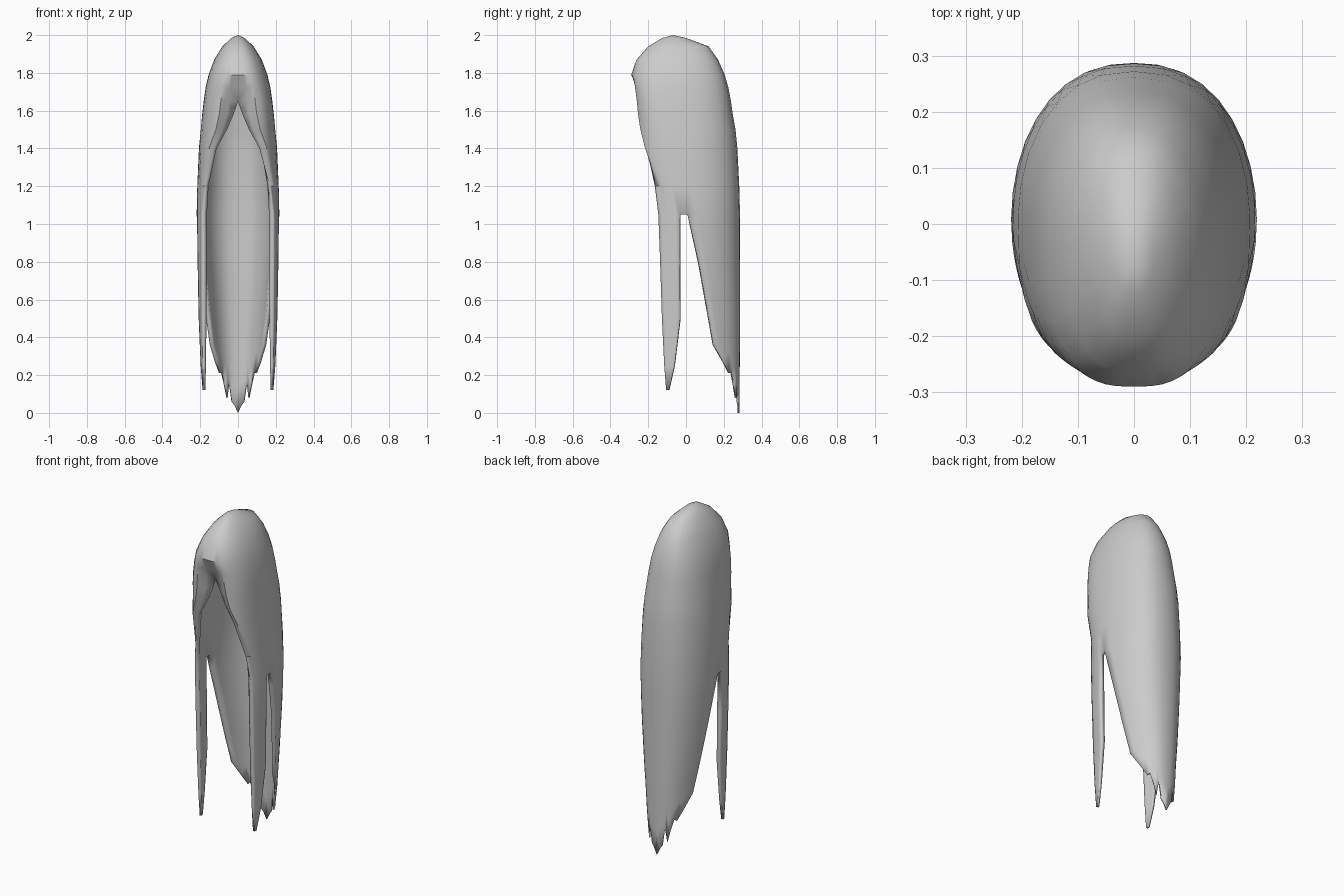
import bpy, bmesh
from math import sin, cos, pi

if "Cube" in bpy.data.objects:
    bpy.data.objects.remove(bpy.data.objects["Cube"])

SPLIT = 1.05  # height where the side gap opens


def lerp_table(table, z):
    """Interpolate rows (z, values...) listed from high z to low z."""
    if z >= table[0][0]:
        return table[0][1:]
    for a, b in zip(table, table[1:]):
        if z >= b[0]:
            k = (a[0] - z) / (a[0] - b[0])
            return [p + (q - p) * k for p, q in zip(a[1:], b[1:])]
    return table[-1][1:]


def ring_point(w, yf, yb, t, z, square=0):
    """Point on an oval section; t runs from the back (0) to the front (pi)."""
    cy, c = (yf + yb) / 2, cos(t)
    front = square if c < 0 else 0
    c = (1 if c > 0 else -1) * abs(c) ** (1 - .4 * front)
    x = w * max(sin(t), 0) ** (.84 - .24 * front)
    return (x, cy + (yb - yf) / 2 * c, z)


def add_sheet(bm, rows):
    grid = [[bm.verts.new(p) for p in row] for row in rows]
    for a, b in zip(grid, grid[1:]):
        for j in range(len(a) - 1):
            bm.faces.new((a[j], a[j + 1], b[j + 1], b[j]))


# Crown rows: z, half width, front y, back y, end angle, lip tuck, front squareness
crown = [(2.0, 0, -.07, -.07, pi, 0, 0), (1.985, .035, -.125, .0, pi, 0, 0),
         (1.94, .083, -.20, .12, pi, 0, .1), (1.87, .126, -.262, .17, pi, 0, .3),
         (1.79, .156, -.29, .205, pi, 0, .5), (1.72, .172, -.278, .225, pi, .025, .8),
         (1.65, .182, -.268, .238, pi, .05, 1), (1.58, .19, -.263, .248, 3.11, .055, 1),
         (1.5, .198, -.258, .262, 3.0, .05, .9), (1.4, .207, -.263, .272, 2.72, .045, .7),
         (1.2, .216, -.27, .282, 2.32, .02, .1), (SPLIT, .219, -.27, .286, 2.16, 0, 0)]
T_BACK, T_LOCK, T_END = pi / 2, 1.72, 2.16
T_CREASE = 1.95
NB, NL = 9, 6

bm = bmesh.new()
angles = [T_BACK * j / NB for j in range(NB + 1)]
angles += [T_LOCK + (T_END - T_LOCK) * j / NL for j in range(NL + 1)]
rows = []
for z, w, yf, yb, end, tuck, square in crown:
    row = []
    for a in angles:
        x, y, _ = ring_point(w, yf, yb, a * end / T_END, z, square)
        row.append((x, y + tuck * max(0, (a - T_CREASE) / (T_END - T_CREASE)), z))
    rows.append(row)
add_sheet(bm, rows)

# Back panel with ragged hem: z, half width, front y, back y, edge angle
panel = [(SPLIT, .219, -.27, .286, T_BACK), (.8, .207, -.27, .287, 1.36),
         (.5, .183, -.27, .287, 1.15), (.36, .168, -.27, .286, 1.05),
         (.2, .155, -.27, .284, .80), (0, .15, -.27, .282, .77)]
hem = [0, .04, .06, .17, .08, .15, .22, .21, .27, .36]
rows = []
for i in range(9):
    row = []
    for j, bottom in enumerate(hem):
        z = SPLIT - (SPLIT - bottom) * i / 8
        w, yf, yb, edge = lerp_table(panel, z)
        row.append(ring_point(w, yf, yb, edge * j / NB, z))
    rows.append(row)
add_sheet(bm, rows)

# Front side lock: z, half width, start angle, end angle
lock = [(SPLIT, .219, T_LOCK, T_END), (.8, .216, 1.72, 2.12),
        (.5, .21, 1.71, 2.08), (.25, .203, 1.82, 2.03), (.12, .198, 1.93, 1.99)]
rows = [[ring_point(w, -.27, .286, a + (b - a) * j / NL, z) for j in range(NL + 1)]
        for z, w, a, b in lock]
add_sheet(bm, rows)
bmesh.ops.remove_doubles(bm, verts=bm.verts, dist=.0008)

mesh = bpy.data.meshes.new("long_hair")
bm.to_mesh(mesh)
bm.free()
hair = bpy.data.objects.new("long_hair", mesh)
bpy.context.collection.objects.link(hair)

# Thin the shell towards the hem, mirror the half, then thicken inwards
group = hair.vertex_groups.new(name="thickness")
for v in mesh.vertices:
    group.add([v.index], min(1, .35 + v.co.z), 'REPLACE')
mirror = hair.modifiers.new("mirror", 'MIRROR')
mirror.merge_threshold = .001
solid = hair.modifiers.new("thickness", 'SOLIDIFY')
solid.thickness = .026
solid.offset = -1
solid.vertex_group = "thickness"

bpy.context.view_layer.objects.active = hair
hair.select_set(True)
bpy.ops.object.shade_smooth_by_angle(angle=.7)
